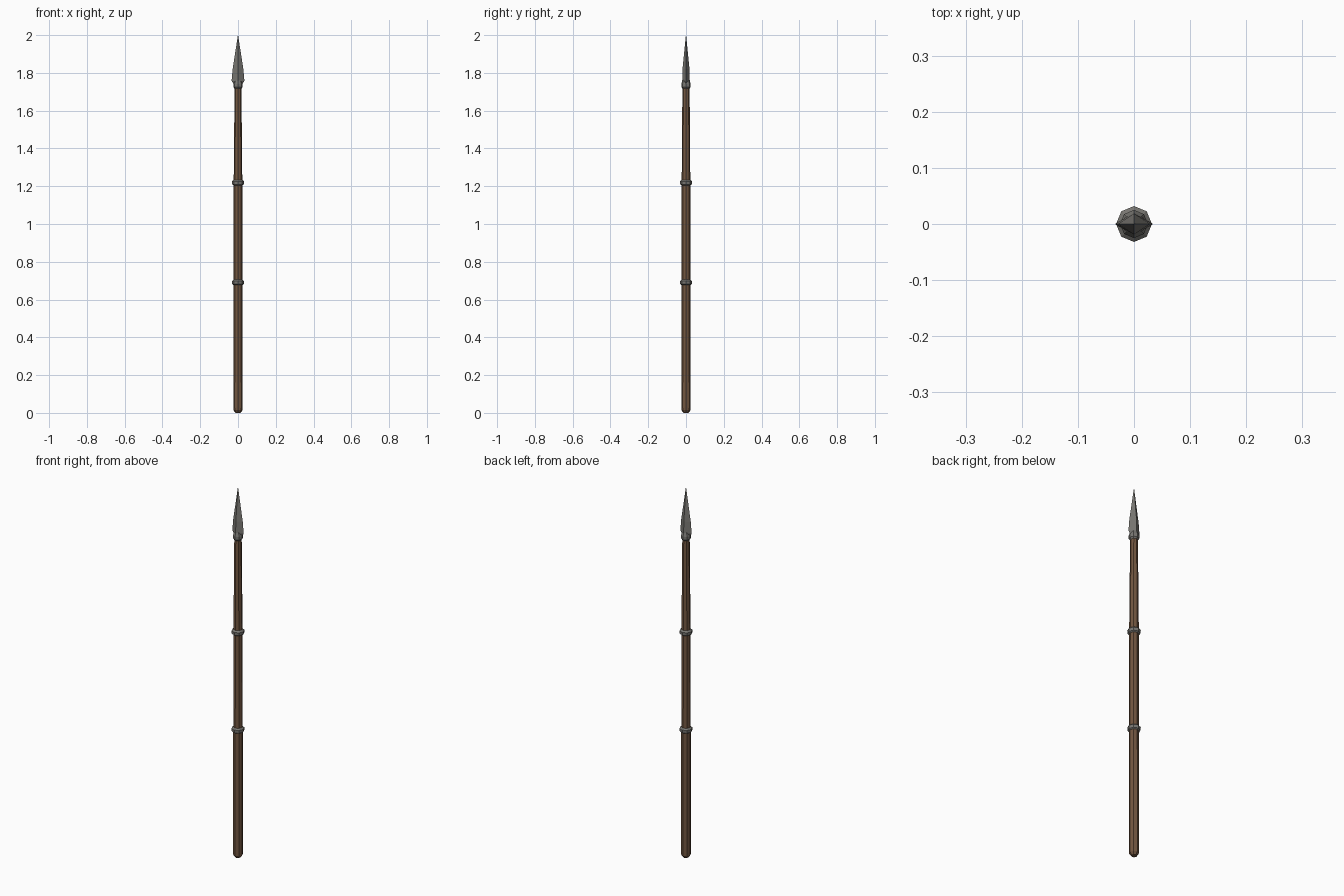
import bpy, math

if "Cube" in bpy.data.objects:
    bpy.data.objects.remove(bpy.data.objects["Cube"])

def material(name, col):
    m = bpy.data.materials.new(name)
    m.diffuse_color = (*col, 1)
    m.use_nodes = True
    m.node_tree.nodes["Principled BSDF"].inputs["Base Color"].default_value = m.diffuse_color
    return m

WOOD = material("brown wood", (0.17, 0.095, 0.052))
STEEL = material("grey steel", (0.19, 0.185, 0.17))

def make(name, verts, faces, mat):
    me = bpy.data.meshes.new(name)
    me.from_pydata(verts, [], faces)
    me.materials.append(mat)
    ob = bpy.data.objects.new(name, me)
    bpy.context.collection.objects.link(ob)
    return ob

def lathe(name, profile, mat, n=8):
    """Stack of n-sided rings; profile rows are (radius x, radius y, z)."""
    verts = [(rx * math.cos(2 * math.pi * i / n), ry * math.sin(2 * math.pi * i / n), z)
             for rx, ry, z in profile for i in range(n)]
    faces = [(k * n + i, k * n + (i + 1) % n, (k + 1) * n + (i + 1) % n, (k + 1) * n + i)
             for k in range(len(profile) - 1) for i in range(n)]
    last = (len(profile) - 1) * n
    faces += [tuple(reversed(range(n))), tuple(range(last, last + n))]
    return make(name, verts, faces, mat)

# tapered wooden shaft with a chamfered butt
lathe("shaft", [(0.014, 0.014, 0), (0.024, 0.024, 0.014), (0.0245, 0.0245, 0.03),
                (0.023, 0.023, 1.21), (0.018, 0.019, 1.73)], WOOD)

# metal bands around the shaft
for name, z in (("lower_band", 0.692), ("upper_band", 1.22)):
    lathe(name, [(0.023, 0.023, z - 0.015), (0.031, 0.031, z - 0.010),
                 (0.032, 0.032, z + 0.006), (0.023, 0.023, z + 0.014)], STEEL)

# socket under the blade
lathe("socket", [(0.018, 0.018, 1.716), (0.025, 0.025, 1.725),
                 (0.025, 0.025, 1.742), (0.018, 0.018, 1.762)], STEEL)

# diamond-section blade
lathe("blade", [(0.020, 0.014, 1.738), (0.034, 0.020, 1.757),
                (0.0285, 0.0185, 1.82), (0.0005, 0.0005, 2.0)], STEEL, 4)
